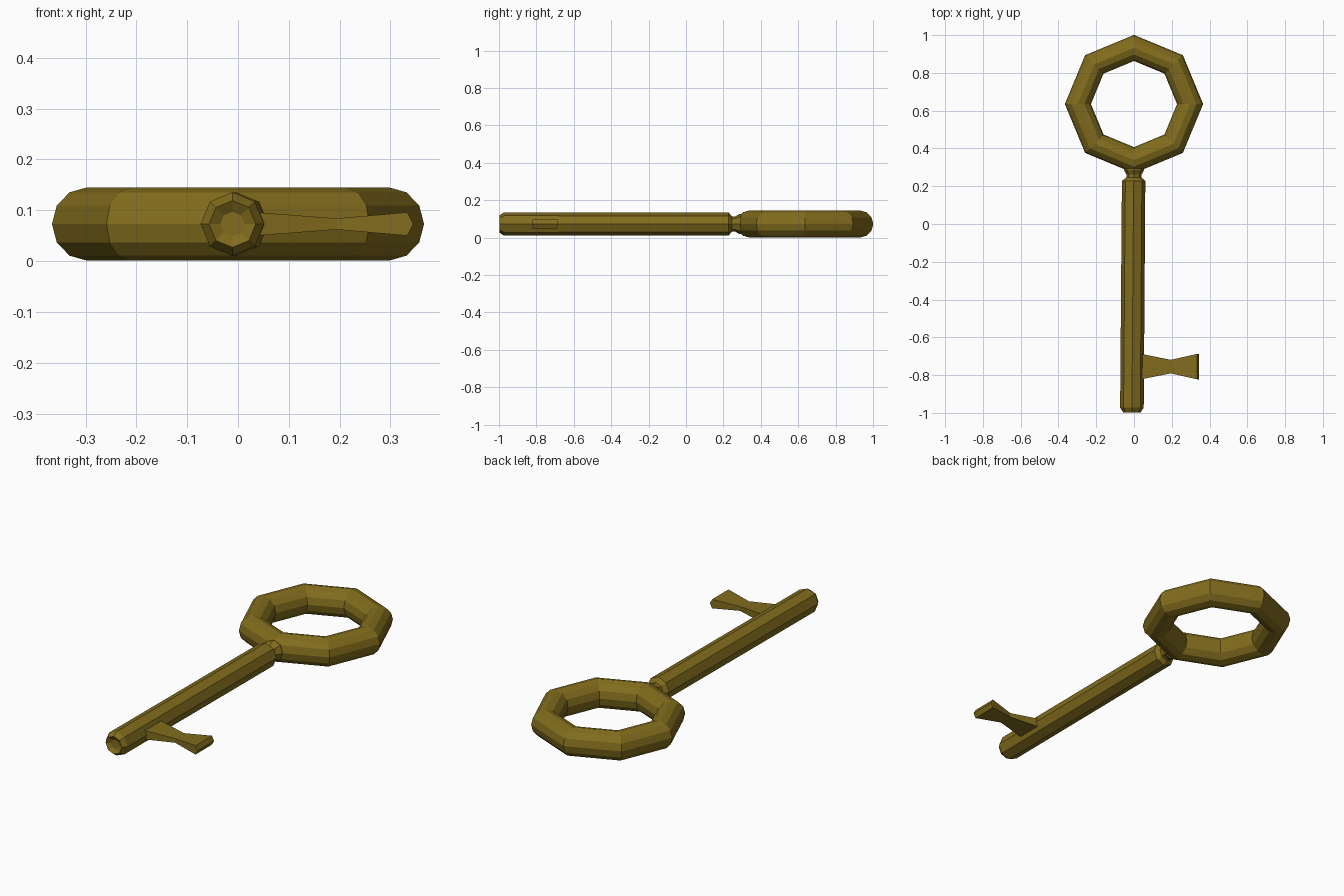
import bpy, bmesh, math

if "Cube" in bpy.data.objects:
    bpy.data.objects.remove(bpy.data.objects["Cube"])

Z = 0.073  # mid height of the key

brass = bpy.data.materials.new("brass")
brass.diffuse_color = (0.22, 0.15, 0.012, 1)
brass.use_nodes = True
brass.node_tree.nodes["Principled BSDF"].inputs["Base Color"].default_value = brass.diffuse_color


def finish(bm, name):
    bmesh.ops.recalc_face_normals(bm, faces=bm.faces)
    me = bpy.data.meshes.new(name)
    bm.to_mesh(me)
    bm.free()
    me.materials.append(brass)
    ob = bpy.data.objects.new(name, me)
    bpy.context.collection.objects.link(ob)
    return ob


def bridge(bm, a, b):
    n = len(a)
    for i in range(n):
        bm.faces.new((a[i], a[(i + 1) % n], b[(i + 1) % n], b[i]))


# Bow: octagonal ring with a twelve-sided section
bm = bmesh.new()
rings = []
for i in range(8):
    a = math.tau * i / 8
    ring = []
    for j in range(12):
        t = math.tau * j / 12
        r = 0.297 + 0.069 * math.cos(t)
        ring.append(bm.verts.new((r * math.cos(a), 0.635 + r * math.sin(a),
                                  Z + 0.072 * math.sin(t))))
    rings.append(ring)
for i in range(8):
    bridge(bm, rings[i], rings[(i + 1) % 8])
finish(bm, "bow_ring")


# Shaft: octagonal rod, slightly skewed, with neck and dimpled tip
# (y, radius, centre x)
profile = [(0.33, 0.050, 0), (0.285, 0.053, 0), (0.262, 0.040, 0),
           (0.246, 0.040, -0.001), (0.228, 0.062, -0.002),
           (-0.972, 0.0625, -0.011), (-0.998, 0.046, -0.011),
           (-0.985, 0.024, -0.011)]
bm = bmesh.new()
rings = []
for y, r, cx in profile:
    rings.append([bm.verts.new((cx + r * math.cos(math.tau * k / 8), y,
                                Z + r * math.sin(math.tau * k / 8)))
                  for k in range(8)])
for a, b in zip(rings, rings[1:]):
    bridge(bm, a, b)
bm.faces.new(rings[0])
bm.faces.new(rings[-1])
finish(bm, "shaft")


# Bit: waisted tooth with a bevelled, pointed end
# (x, half width in y, half height in z)
sections = [(0.0, 0.075, 0.026), (0.05, 0.065, 0.022), (0.195, 0.036, 0.011),
            (0.333, 0.067, 0.023)]
bm = bmesh.new()
rings = []
for x, hy, hz in sections:
    rings.append([bm.verts.new((x, -0.755 + sy * hy, Z + sz * hz))
                  for sy, sz in ((-1, -1), (1, -1), (1, 1), (-1, 1))])
for a, b in zip(rings, rings[1:]):
    bridge(bm, a, b)
bm.faces.new(rings[0])
e = rings[-1]
p = bm.verts.new((0.345, -0.755 - 0.067, Z))
q = bm.verts.new((0.345, -0.755 + 0.067, Z))
bm.faces.new((e[0], e[1], q, p))
bm.faces.new((p, q, e[2], e[3]))
bm.faces.new((e[0], p, e[3]))
bm.faces.new((e[1], e[2], q))
finish(bm, "bit")
